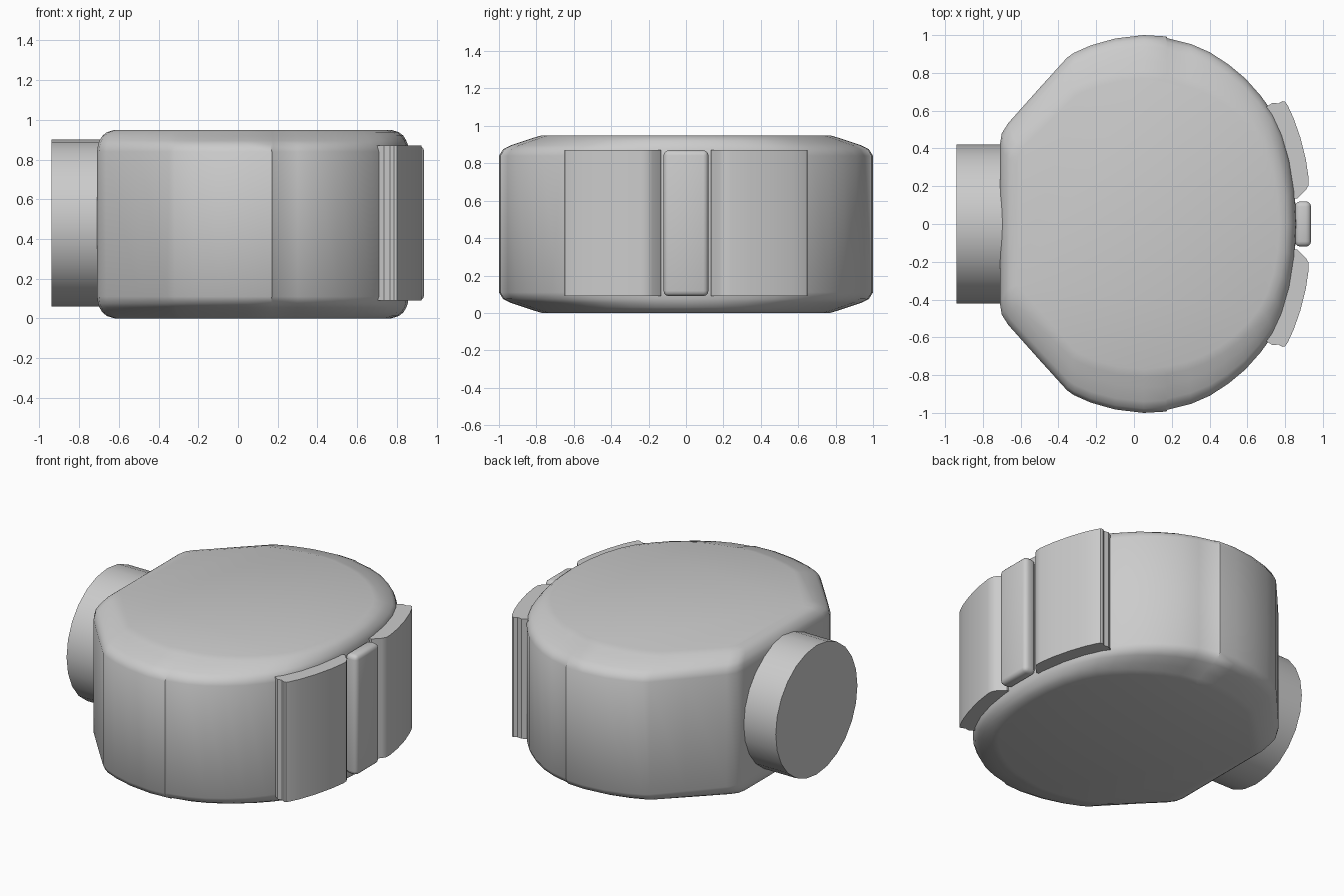
import bpy, bmesh, math

if "Cube" in bpy.data.objects:
    bpy.data.objects.remove(bpy.data.objects["Cube"])


def finish(name, bm, angle=35):
    bmesh.ops.recalc_face_normals(bm, faces=bm.faces[:])
    me = bpy.data.meshes.new(name)
    bm.to_mesh(me)
    bm.free()
    ob = bpy.data.objects.new(name, me)
    bpy.context.collection.objects.link(ob)
    bpy.ops.object.select_all(action='DESELECT')
    ob.select_set(True)
    bpy.context.view_layer.objects.active = ob
    bpy.ops.object.shade_smooth_by_angle(angle=math.radians(angle))
    return ob


def loft(name, loops, angle=35):
    """Skin a stack of equal-length point loops and cap both ends."""
    bm = bmesh.new()
    rows = [[bm.verts.new(p) for p in loop] for loop in loops]
    n = len(rows[0])
    for a, b in zip(rows, rows[1:]):
        for i in range(n):
            j = (i + 1) % n
            bm.faces.new((a[i], a[j], b[j], b[i]))
    bm.faces.new(rows[0][::-1])
    bm.faces.new(rows[-1])
    return finish(name, bm, angle)


# Case body: half outline, mirrored in y, with edges pulled in more along y than x
half = [(-0.71, 0.42), (-0.70, 0.48), (-0.665, 0.535), (-0.5, 0.72), (-0.355, 0.88),
        (-0.32, 0.905), (-0.23, 0.945), (-0.1, 0.982), (0.05, 1.0), (0.17, 0.993),
        (0.178, 0.983), (0.3, 0.953), (0.4, 0.91), (0.5, 0.845), (0.59, 0.77),
        (0.67, 0.68), (0.735, 0.59), (0.785, 0.48), (0.825, 0.34), (0.85, 0.18)]
outline = half + [(0.86, 0)] + [(x, -y) for x, y in reversed(half)]
H, CX, RX = 0.95, 0.075, 0.785
edge = [(0.0, 0.09, 0.23), (0.012, 0.05, 0.19), (0.03, 0.027, 0.135),
        (0.055, 0.012, 0.06), (0.075, 0.005, 0.022), (0.11, 0, 0)]
profile = edge + [(H - z, dx, dy) for z, dx, dy in reversed(edge)]
loft("case_body", [[(CX + (x - CX) * (1 - dx / RX), y * (1 - dy), z) for x, y in outline]
                   for z, dx, dy in profile])

# Round stub on the left side
N = 24
ring = [(0.42 * math.cos(2 * math.pi * i / N), 0.48 + 0.42 * math.sin(2 * math.pi * i / N))
        for i in range(N)]
loft("side_stub", [[(x, y, z) for y, z in ring] for x in (-0.94, -0.6)])

# Pair of curved plates on the right side
plate = [(0.70, 0.62), (0.735, 0.642), (0.765, 0.638), (0.785, 0.65), (0.80, 0.648),
         (0.815, 0.625), (0.845, 0.56), (0.88, 0.46), (0.91, 0.34), (0.925, 0.24),
         (0.924, 0.205), (0.91, 0.18), (0.865, 0.135), (0.80, 0.14)]
for label, s in (("back", 1), ("front", -1)):
    loft(label + "_curved_plate", [[(x, y * s, z) for x, y in plate] for z in (0.09, 0.87)])

# Centre button with rounded edges
bm = bmesh.new()
bmesh.ops.create_cube(bm, size=1)
for v in bm.verts:
    v.co = (0.895 + v.co.x * 0.085, v.co.y * 0.24, 0.48 + v.co.z * 0.78)
bmesh.ops.bevel(bm, geom=bm.edges[:], offset=0.028, segments=3, profile=0.5, affect='EDGES')
finish("centre_button", bm, 40)
